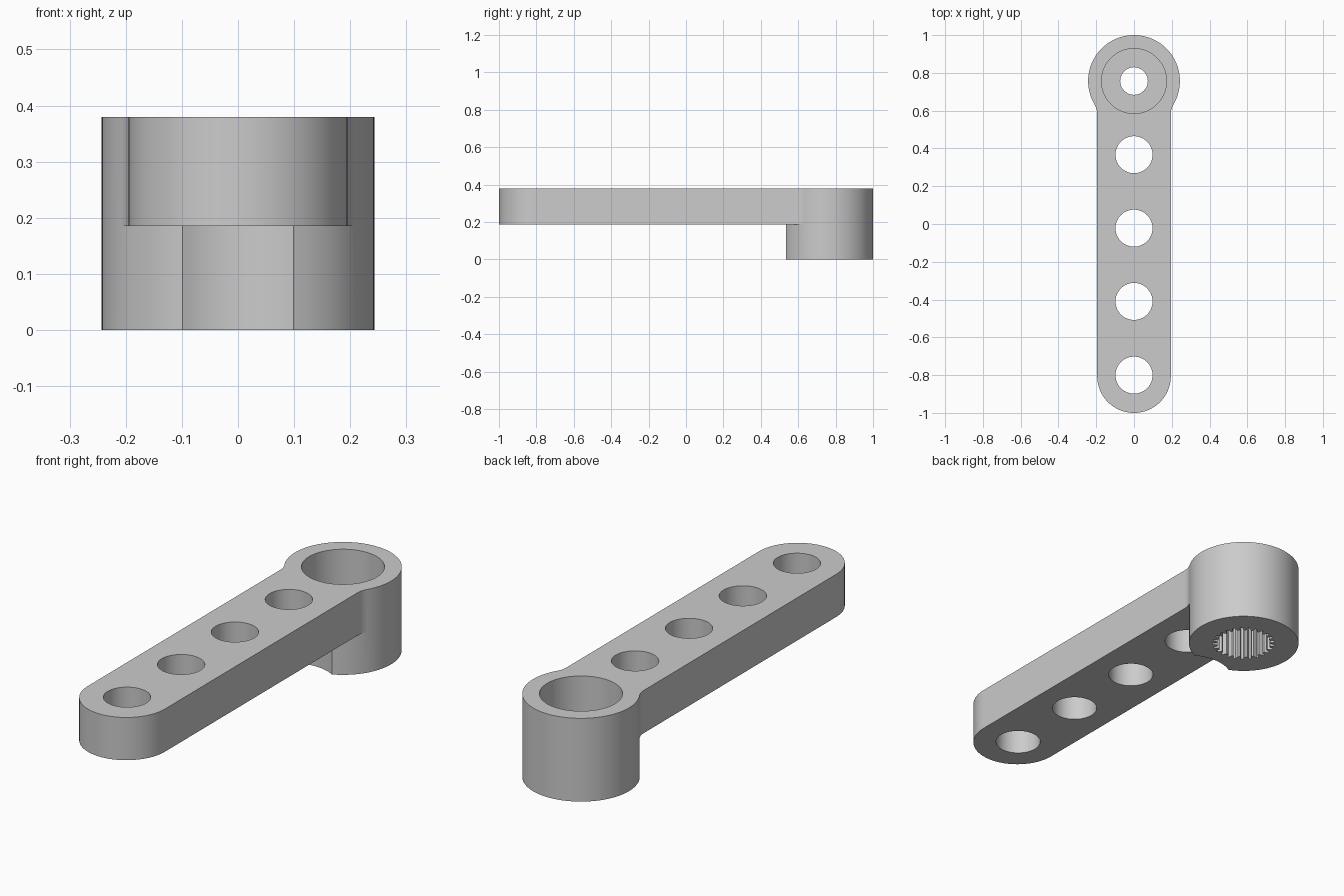
import bpy
import bmesh
from math import sin, cos, atan2, acos, asin, sqrt, pi, radians

if "Cube" in bpy.data.objects:
    bpy.data.objects.remove(bpy.data.objects["Cube"], do_unlink=True)

# Main dimensions
TOP, UNDER = 0.38, 0.185
HALF_W, END_Y = 0.195, -0.805
BOSS_R, BOSS_Y = 0.243, 0.757
FILLET = 0.1
HOLE_R, CLEAR_R = 0.098, 0.195
HOLES = [-0.8, -0.41, -0.022, 0.367]

grey = bpy.data.materials.new("plain grey")
grey.use_nodes = True
colour = (0.6, 0.6, 0.6, 1)
grey.diffuse_color = colour
grey.node_tree.nodes["Principled BSDF"].inputs["Base Color"].default_value = colour


def arc(cx, cy, r, start, end, n):
    steps = [start + (end - start) * i / n for i in range(n + 1)]
    return [(cx + r * cos(a), cy + r * sin(a)) for a in steps]


def circle(y, r, n=64):
    return arc(0, y, r, 0, 2 * pi, n)[:-1]


def prism(name, outline, z0, z1):
    """Extrude a closed outline upwards into a solid."""
    bm = bmesh.new()
    face = bm.faces.new([bm.verts.new((x, y, z0)) for x, y in outline])
    out = bmesh.ops.extrude_face_region(bm, geom=[face])
    for v in out["geom"]:
        if isinstance(v, bmesh.types.BMVert):
            v.co.z = z1
    bmesh.ops.recalc_face_normals(bm, faces=bm.faces)
    mesh = bpy.data.meshes.new(name)
    bm.to_mesh(mesh)
    bm.free()
    mesh.materials.append(grey)
    obj = bpy.data.objects.new(name, mesh)
    bpy.context.collection.objects.link(obj)
    return obj


def combine(target, other, operation):
    """Apply an exact boolean and discard the helper solid."""
    mod = target.modifiers.new(operation.lower(), 'BOOLEAN')
    mod.operation, mod.solver, mod.object = operation, 'EXACT', other
    bpy.context.view_layer.objects.active = target
    bpy.ops.object.modifier_apply(modifier=mod.name)
    bpy.data.objects.remove(other, do_unlink=True)


# Arm plate: rounded end, straight sides, fillets into the round boss
fx = HALF_W + FILLET
fy = BOSS_Y - sqrt((BOSS_R + FILLET) ** 2 - fx ** 2)
t = atan2(BOSS_Y - fy, fx)
boss_arc = arc(0, BOSS_Y, BOSS_R, -t, pi + t, 72)
outline = arc(0, END_Y, HALF_W, pi, 2 * pi, 40)
outline += arc(fx, fy, FILLET, pi, pi - t, 8)[:-1]
outline += boss_arc
outline += arc(-fx, fy, FILLET, t, 0, 8)[1:]
arm = prism("lever_arm", outline, UNDER, TOP)

# Lower boss with a scooped clearance around the nearest hole
d = BOSS_Y - HOLES[-1]
u = acos((d * d + BOSS_R ** 2 - CLEAR_R ** 2) / (2 * d * BOSS_R))
v = asin(BOSS_R * sin(u) / CLEAR_R)
lug = arc(0, BOSS_Y, BOSS_R, -pi / 2 + u, -t, 6)[:-1]
lug += boss_arc
lug += arc(0, BOSS_Y, BOSS_R, pi + t, 1.5 * pi - u, 6)[1:]
lug += arc(0, HOLES[-1], CLEAR_R, pi / 2 + v, pi / 2 - v, 12)[1:-1]
combine(arm, prism("lower_boss", lug, 0, UNDER), 'UNION')

# Row of through holes
for y in HOLES:
    combine(arm, prism("hole_cutter", circle(y, HOLE_R), -0.1, 0.5), 'DIFFERENCE')

# Top counterbore and the screw hole through the web
combine(arm, prism("bore_cutter", circle(BOSS_Y, 0.172, 72), 0.22, 0.5), 'DIFFERENCE')
combine(arm, prism("screw_cutter", circle(BOSS_Y, 0.073, 48), -0.1, 0.5), 'DIFFERENCE')

# Splined socket from below
TEETH = 25
spline = []
for k in range(TEETH):
    for part, r in ((0, 0.138), (0.3, 0.138), (0.5, 0.118), (0.8, 0.118)):
        a = 2 * pi * (k + part) / TEETH
        spline.append((r * cos(a), BOSS_Y + r * sin(a)))
combine(arm, prism("spline_cutter", spline, -0.1, 0.16), 'DIFFERENCE')

# Smooth round walls, crisp rims
bpy.ops.object.select_all(action='DESELECT')
arm.select_set(True)
bpy.context.view_layer.objects.active = arm
bpy.ops.object.shade_smooth_by_angle(angle=radians(25))
